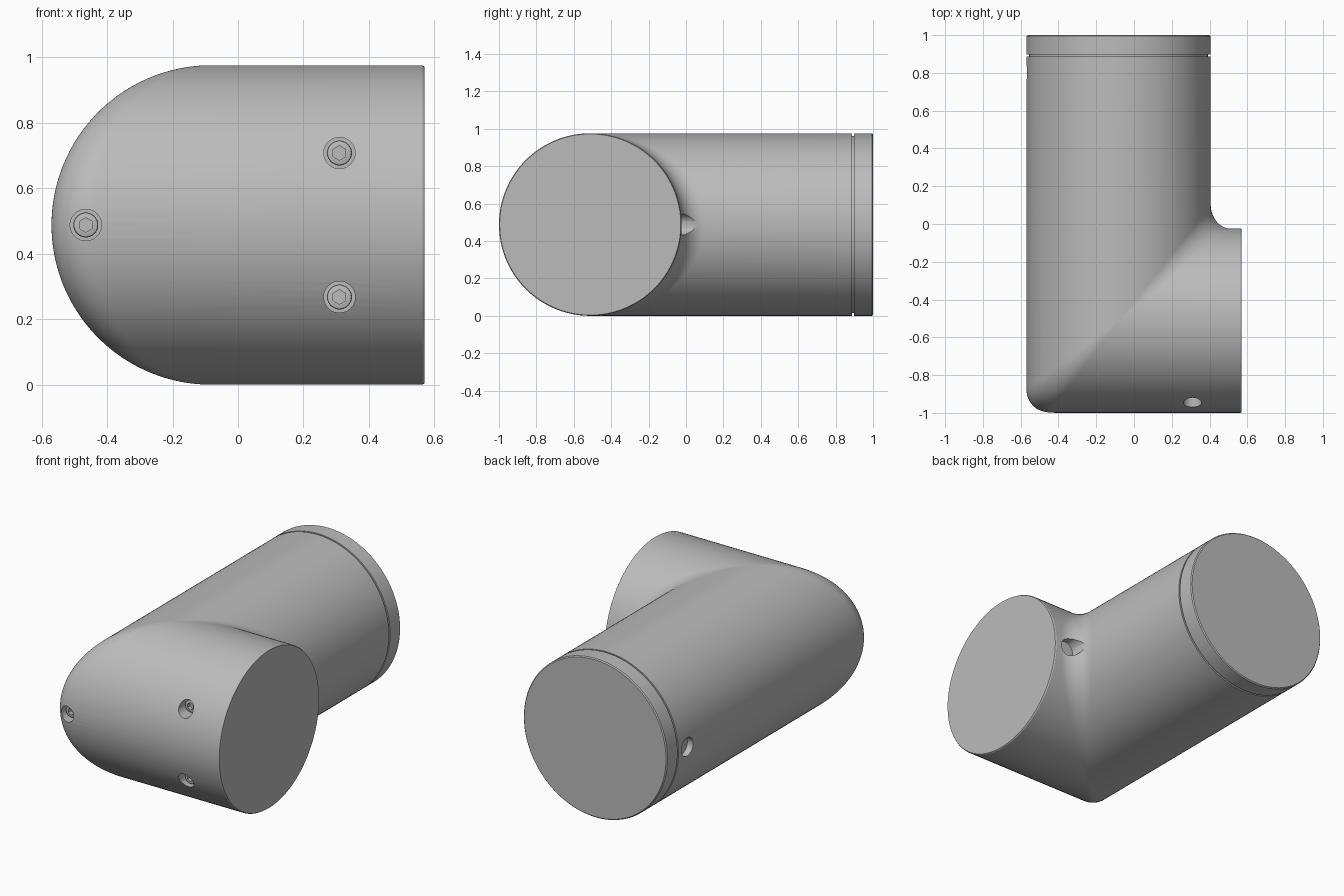
import bpy, bmesh, math
from mathutils import Matrix, Vector

default = bpy.data.objects.get("Cube")
if default:
    bpy.data.objects.remove(default)

R = 0.488                                # tube radius
CORNER = Vector((-0.082, -0.512, R))     # where the two tube axes meet
FILLET = 0.125
SIDES, ARC = 112, 14

grey = bpy.data.materials.new("plain grey")
grey.use_nodes = True
grey.diffuse_color = (0.5, 0.5, 0.5, 1)
grey.node_tree.nodes["Principled BSDF"].inputs["Base Color"].default_value = grey.diffuse_color


def make_object(name, bm):
    bmesh.ops.recalc_face_normals(bm, faces=bm.faces)
    mesh = bpy.data.meshes.new(name)
    bm.to_mesh(mesh)
    bm.free()
    mesh.materials.append(grey)
    obj = bpy.data.objects.new(name, mesh)
    bpy.context.collection.objects.link(obj)
    return obj


def activate(obj):
    bpy.ops.object.select_all(action="DESELECT")
    obj.select_set(True)
    bpy.context.view_layer.objects.active = obj


def rod(name, radius, start, end, sides=40):
    """Cylinder between two points."""
    start, end = Vector(start), Vector(end)
    axis = end - start
    turn = axis.to_track_quat("Z", "Y").to_matrix().to_4x4()
    bm = bmesh.new()
    bmesh.ops.create_cone(bm, cap_ends=True, segments=sides, radius1=radius, radius2=radius,
                          depth=axis.length, matrix=Matrix.Translation((start + end) / 2) @ turn)
    return make_object(name, bm)


def cut(obj, cutter):
    cutter.hide_render = True
    mod = obj.modifiers.new("cut", "BOOLEAN")
    mod.operation, mod.solver, mod.object = "DIFFERENCE", "EXACT", cutter
    activate(obj)
    bpy.ops.object.modifier_apply(modifier=mod.name)
    bpy.data.objects.remove(cutter)


def smooth(obj):
    activate(obj)
    bpy.ops.object.shade_smooth_by_angle(angle=math.radians(30))


# Long arm from its end inward: bevelled rim, end band, groove (y, radius)
LONG_ARM = [(1.0, R - 0.006), (0.994, R), (0.897, R), (0.897, R - 0.015),
            (0.887, R - 0.015), (0.887, R)]
SHORT_ARM = [(0.564, R), (0.57, R - 0.004)]


def lengthwise_line(angle):
    """One line along the elbow, rounding the mitre with a rolling-ball fillet."""
    c, s = math.cos(angle), math.sin(angle)
    line = [Vector((CORNER.x + r * c, y, R + r * s)) for y, r in LONG_ARM]
    ball = -FILLET if c > 0 else FILLET
    centre = CORNER + (R - ball) * Vector((c, c, s))
    n1, n2 = Vector((c, 0, s)), Vector((0, c, s))
    for i in range(ARC + 1):
        line.append(centre + ball * n1.slerp(n2, i / ARC) if n1.angle(n2) > 1e-4 else centre + ball * n1)
    line += [Vector((x, CORNER.y + r * c, R + r * s)) for x, r in SHORT_ARM]
    return line


# Elbow body
bm = bmesh.new()
lines = [[bm.verts.new(p) for p in lengthwise_line(math.tau * (i + 0.5) / SIDES)]
         for i in range(SIDES)]
for i, a in enumerate(lines):
    b = lines[(i + 1) % SIDES]
    for j in range(len(a) - 1):
        bm.faces.new((a[j], a[j + 1], b[j + 1], b[j]))
bm.faces.new([a[0] for a in lines])
bm.faces.new([a[-1] for a in lines])
elbow = make_object("elbow_body", bm)

# Screw pockets on the front: x, z, depth of pocket floor, depth of head face
SCREWS = [(-0.465, R, -0.91, -0.955), (0.31, R + 0.22, -0.86, -0.905),
          (0.31, R - 0.22, -0.86, -0.905)]
for x, z, floor, face in SCREWS:
    cut(elbow, rod("pocket_cutter", 0.048, (x, -1.1, z), (x, floor, z)))

# Access holes: inner bend and side of the long arm
cut(elbow, rod("bend_hole_cutter", 0.056, (0.47, 0.2, R), (0.47, -0.06, R)))
cut(elbow, rod("side_hole_cutter", 0.056, (-0.7, 0.8, R), (-0.53, 0.8, R)))
smooth(elbow)

# Socket-head screws
for n, (x, z, floor, face) in enumerate(SCREWS, 1):
    screw = rod(f"screw_{n}", 0.038, (x, face, z), (x, floor + 0.01, z))
    bevel = screw.modifiers.new("rim", "BEVEL")
    bevel.width, bevel.segments = 0.006, 2
    bevel.limit_method, bevel.angle_limit = "ANGLE", math.radians(40)
    activate(screw)
    bpy.ops.object.modifier_apply(modifier=bevel.name)
    cut(screw, rod("hex_cutter", 0.022, (x, face - 0.05, z), (x, face + 0.025, z), 6))
    smooth(screw)
